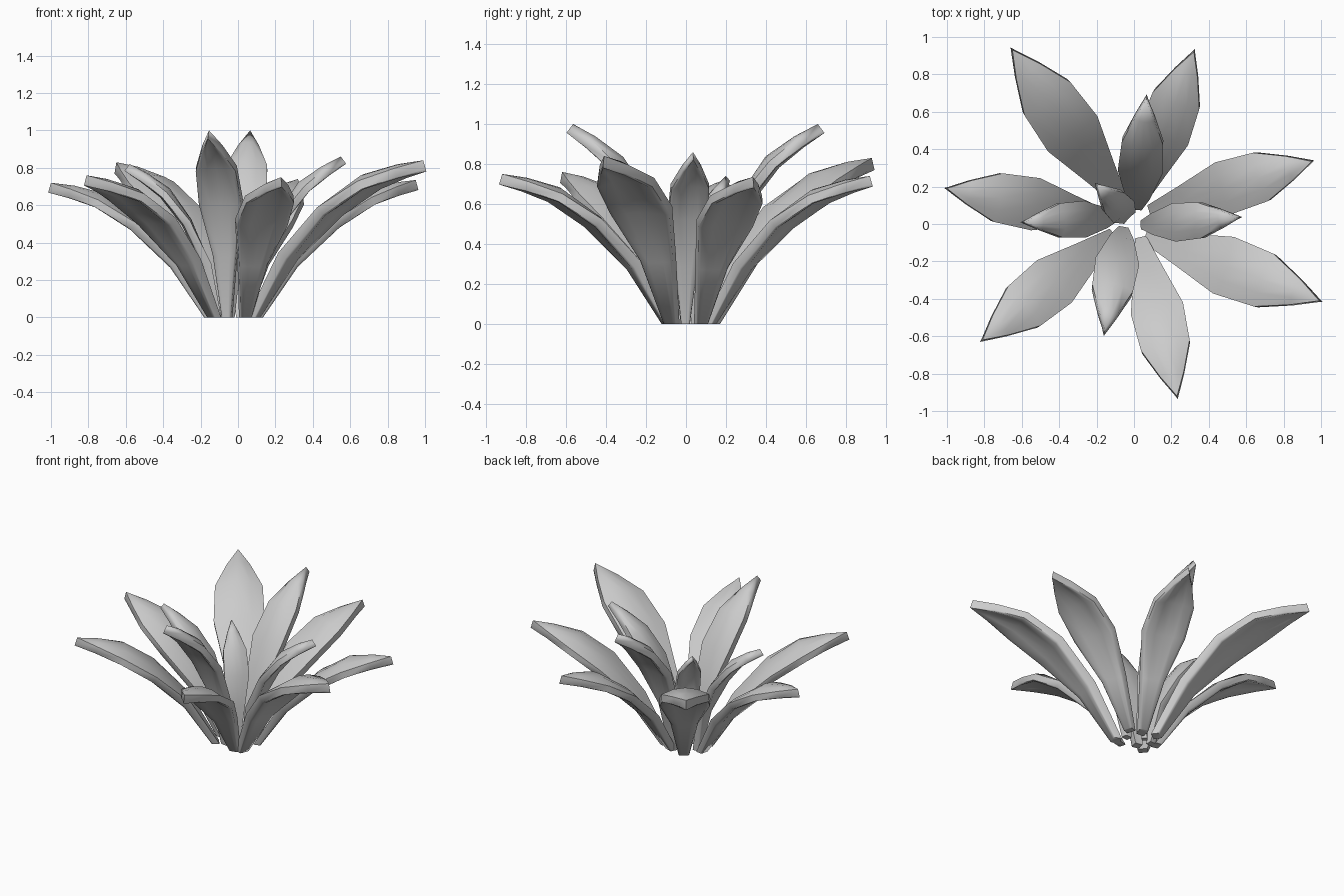
import bpy, bmesh, math
from mathutils import Matrix, Vector

cube = bpy.data.objects.get("Cube")
if cube:
    bpy.data.objects.remove(cube, do_unlink=True)

# One plain colour
mat = bpy.data.materials.new("pale grey")
mat.use_nodes = True
grey = (0.6, 0.6, 0.6, 1)
mat.diffuse_color = grey
mat.node_tree.nodes["Principled BSDF"].inputs["Base Color"].default_value = grey

# Unit leaf: along, edge height, half width, rise of the midline
PROFILE = [(0, 0, 0.035, 0), (0.2, 0.35, 0.09, -0.005), (0.45, 0.595, 0.163, 0.02),
           (0.68, 0.738, 0.152, 0.042), (0.86, 0.806, 0.075, 0.024), (1, 0.85, 0, 0)]
THICK = 0.063
TOP = (-1, -0.5, 0, 0.5, 1)
# Rounded underside: position across, share of the thickness
UNDER = ((0.98, 0.8), (0.85, 1), (0.45, 1), (0, 1), (-0.45, 1), (-0.85, 1), (-0.98, 0.8))


def leaf(name, base, tip, width):
    """Thick arched blade from base (x, y) to tip (x, y, z)."""
    bm = bmesh.new()
    path = [Vector((p[0], 0, p[1])) for p in PROFILE]
    rings = []
    for i, (a, h, w, rise) in enumerate(PROFILE):
        along = path[min(i + 1, len(path) - 1)] - path[max(i - 1, 0)]
        normal = Vector((-along.z, 0, along.x)).normalized()
        w *= width
        ring = []
        for u, depth in [(u, 0) for u in TOP] + list(UNDER):
            lift = rise * (1 - u * u) - depth * THICK
            ring.append(bm.verts.new(path[i] + Vector((0, u * w, 0)) + normal * lift))
        rings.append(ring)
    n = len(rings[0])
    for r, s in zip(rings, rings[1:]):
        for k in range(n):
            bm.faces.new((r[k], r[(k + 1) % n], s[(k + 1) % n], s[k]))
    bm.faces.new(rings[0])
    foot = list(rings[0])

    # Tilt, scale and turn so the blade meets its tip
    reach = Vector(tip) - Vector((base[0], base[1], 0))
    flat = math.hypot(reach.x, reach.y)
    tilt = math.atan2(reach.z, flat) - math.atan2(path[-1].z, path[-1].x)
    turn = math.atan2(reach.y, reach.x)
    matrix = (Matrix.Translation((base[0], base[1], 0)) @ Matrix.Rotation(turn, 4, 'Z')
              @ Matrix.Rotation(-tilt, 4, 'Y')
              @ Matrix.Scale(reach.length / path[-1].length, 4))
    bm.transform(matrix)
    for v in foot:
        v.co.z = 0
    bmesh.ops.remove_doubles(bm, verts=bm.verts, dist=0.0005)
    bmesh.ops.recalc_face_normals(bm, faces=bm.faces)

    mesh = bpy.data.meshes.new(name)
    bm.to_mesh(mesh)
    bm.free()
    mesh.materials.append(mat)
    obj = bpy.data.objects.new(name, mesh)
    bpy.context.collection.objects.link(obj)
    bpy.ops.object.select_all(action='DESELECT')
    obj.select_set(True)
    bpy.context.view_layer.objects.active = obj
    bpy.ops.object.shade_smooth_by_angle(angle=math.radians(60))


# Spreading outer leaves
OUTER = [((-0.06, 0.11), (-0.65, 0.93, 0.83)), ((0.02, 0.1), (0.32, 0.92, 0.74)),
         ((0.08, 0.07), (0.95, 0.335, 0.735)), ((0.06, -0.065), (0.99, -0.41, 0.84)),
         ((0.035, -0.07), (0.23, -0.92, 0.75)), ((-0.11, -0.05), (-0.81, -0.62, 0.76)),
         ((-0.13, 0.035), (-1, 0.19, 0.72))]
# Upright inner leaves
INNER = [((0.015, 0.075), (0.065, 0.66, 1)), ((0.035, -0.005), (0.55, 0.035, 0.86)),
         ((-0.055, -0.015), (-0.155, -0.565, 1)), ((-0.09, 0.035), (-0.58, 0.01, 0.82)),
         ((-0.03, 0.04), (-0.19, 0.2, 0.74))]

for label, group, width in (("outer_leaf", OUTER, 1), ("inner_leaf", INNER, 0.83)):
    for i, (base, tip) in enumerate(group, 1):
        leaf(f"{label}_{i}", base, tip, width)
